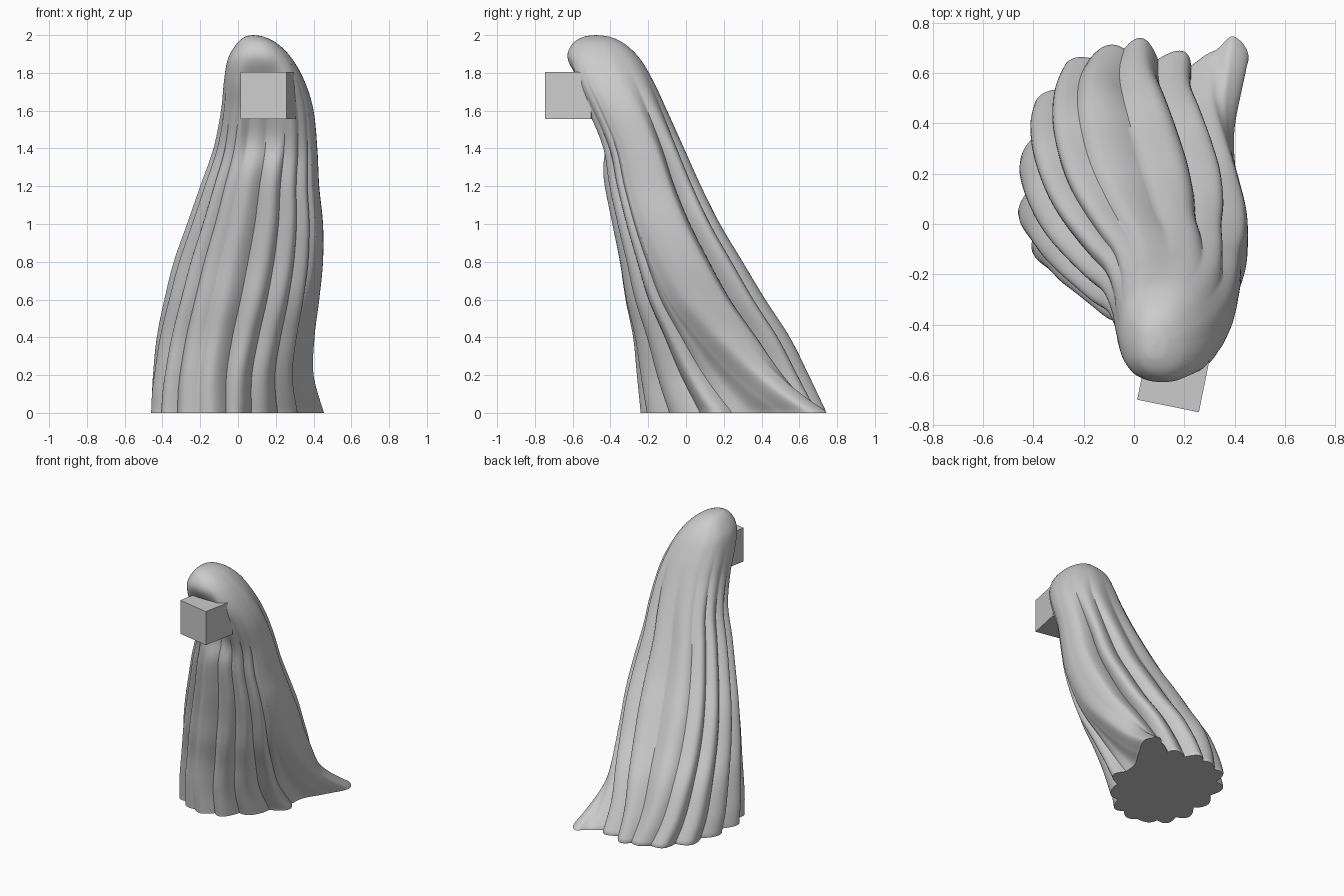
import bpy
import bmesh
import math
from mathutils import Vector

if "Cube" in bpy.data.objects:
    bpy.data.objects.remove(bpy.data.objects["Cube"])

STEPS_PER_FOLD = 14
STEPS_PER_LEVEL = 9

# Cloak envelope from the floor to the crown: z, x min, x max, y min, y max
ENVELOPE = [
    (0, -.46, .455, -.24, .745),
    (.2, -.45, .40, -.26, .65),
    (.4, -.43, .405, -.28, .55),
    (.6, -.39, .43, -.32, .42),
    (.8, -.34, .45, -.35, .30),
    (1, -.27, .45, -.39, .18),
    (1.2, -.20, .43, -.43, .08),
    (1.4, -.13, .42, -.46, -.01),
    (1.6, -.09, .40, -.54, -.10),
    (1.75, -.075, .355, -.61, -.17),
    (1.87, -.055, .29, -.637, -.24),
    (1.95, -.01, .215, -.605, -.32),
    (1.99, .035, .14, -.545, -.40),
    (2, .08, .08, -.48, -.48),
]

# Each fold: x and y of its hem, bearing round the shoulders, and the depth
# of the groove that follows it
FOLDS = [
    (.37, .5, -29, 0), (.45, .66, -17, 0), (.39, .75, -3, 0), (.31, .69, 16, 1.5),
    (.19, .69, 48, 1.2), (.03, .74, 78, .8), (-.10, .71, 112, .6),
    (-.25, .65, 138, 1), (-.38, .49, 160, .8), (-.44, .26, 182, 1),
    (-.45, .04, 205, 1), (-.39, -.12, 225, .9), (-.28, -.2, 242, .4),
    (-.14, -.24, 260, 1), (.01, -.2, 280, 1.1), (.16, -.06, 300, 1),
    (.31, .15, 318, .8), (.28, .33, 330, 0),
]


def spline(a, b, c, d, t):
    """Smooth curve through b and c."""
    return (2 * b + (c - a) * t + (2 * a - 5 * b + 4 * c - d) * t * t
            + (3 * b - a - 3 * c + d) * t ** 3) / 2


def smoothstep(low, high, value):
    t = min(max((value - low) / (high - low), 0), 1)
    return t * t * (3 - 2 * t)


def envelope_at(row, t):
    last = len(ENVELOPE) - 1
    rows = [ENVELOPE[min(max(row + k, 0), last)] for k in (-1, 0, 1, 2)]
    return [spline(*column, t) for column in zip(*rows)]


def rounded(bearing):
    """Point on a slightly squared circle."""
    angle = math.radians(bearing)
    return Vector([math.copysign(abs(v) ** .88, v) for v in (math.cos(angle), math.sin(angle))])


def fold_tips(z):
    """Tips of the folds in a unit frame, from the hem shape to a round shape."""
    _, x0, x1, y0, y1 = ENVELOPE[0]
    blend = 1 - max(0, 1 - z / 1.1) ** 2.3
    tips = []
    for x, y, bearing, _ in FOLDS:
        hem = Vector(((2 * x - x0 - x1) / (x1 - x0), (2 * y - y0 - y1) / (y1 - y0)))
        tips.append(hem.lerp(rounded(bearing), blend))
    return tips


def ring(z, x0, x1, y0, y1):
    """One level of the cloak, with rounded folds and narrow grooves."""
    tips = fold_tips(z)
    count = len(tips)
    strength = .3 * (1 - smoothstep(1.1, 1.9, z))
    points = []
    for i in range(count):
        a, b, c, d = (tips[(i + k) % count] for k in (-1, 0, 1, 2))
        depth = strength * FOLDS[i][-1] * min((c - b).length, .5)
        for step in range(STEPS_PER_FOLD):
            t = step / STEPS_PER_FOLD
            groove = 1 - abs(math.cos(math.pi * t))
            points.append(spline(a, b, c, d, t) * (1 - depth * groove))
    # Fit the level to the envelope
    low = [min(p[k] for p in points) for k in (0, 1)]
    high = [max(p[k] for p in points) for k in (0, 1)]
    result = []
    for p in points:
        x = x0 + (x1 - x0) * (p.x - low[0]) / (high[0] - low[0])
        y = y0 + (y1 - y0) * (p.y - low[1]) / (high[1] - low[1])
        # Shallow hollow of the hood opening
        if y < (y0 + y1) / 2:
            y += .06 * math.exp(-((x - .13) / .11) ** 4 - ((z - 1.6) / .24) ** 4)
        result.append((x, y, z))
    return result


def add_object(name, bm, material):
    bmesh.ops.recalc_face_normals(bm, faces=bm.faces)
    mesh = bpy.data.meshes.new(name)
    bm.to_mesh(mesh)
    bm.free()
    mesh.materials.append(material)
    obj = bpy.data.objects.new(name, mesh)
    bpy.context.collection.objects.link(obj)
    return obj


grey = bpy.data.materials.new("plain grey")
grey.use_nodes = True
grey.diffuse_color = (.6, .6, .6, 1)
grey.node_tree.nodes["Principled BSDF"].inputs["Base Color"].default_value = (.6, .6, .6, 1)

# Hooded cloak, lofted from the hem to the crown
bm = bmesh.new()
levels = []
for row in range(len(ENVELOPE) - 1):
    for step in range(STEPS_PER_LEVEL):
        size = envelope_at(row, step / STEPS_PER_LEVEL)
        levels.append([bm.verts.new(p) for p in ring(*size)])
for lower, upper in zip(levels, levels[1:]):
    for i in range(len(lower)):
        bm.faces.new((lower[i - 1], lower[i], upper[i], upper[i - 1]))
z, x, _, y, _ = ENVELOPE[-1]
crown = bm.verts.new((x, y, z))
for i in range(len(levels[-1])):
    bm.faces.new((levels[-1][i - 1], levels[-1][i], crown))
bm.faces.new(levels[0])
cloak = add_object("hooded_cloak", bm, grey)
bpy.ops.object.select_all(action='DESELECT')
cloak.select_set(True)
bpy.context.view_layer.objects.active = cloak
bpy.ops.object.shade_smooth_by_angle(angle=math.radians(50))

# Block set in the hood opening
bm = bmesh.new()
bmesh.ops.create_cube(bm, size=.25)
block = add_object("face_block", bm, grey)
block.location = (.16, -.6, 1.68)
block.rotation_euler.z = math.radians(-11.5)
